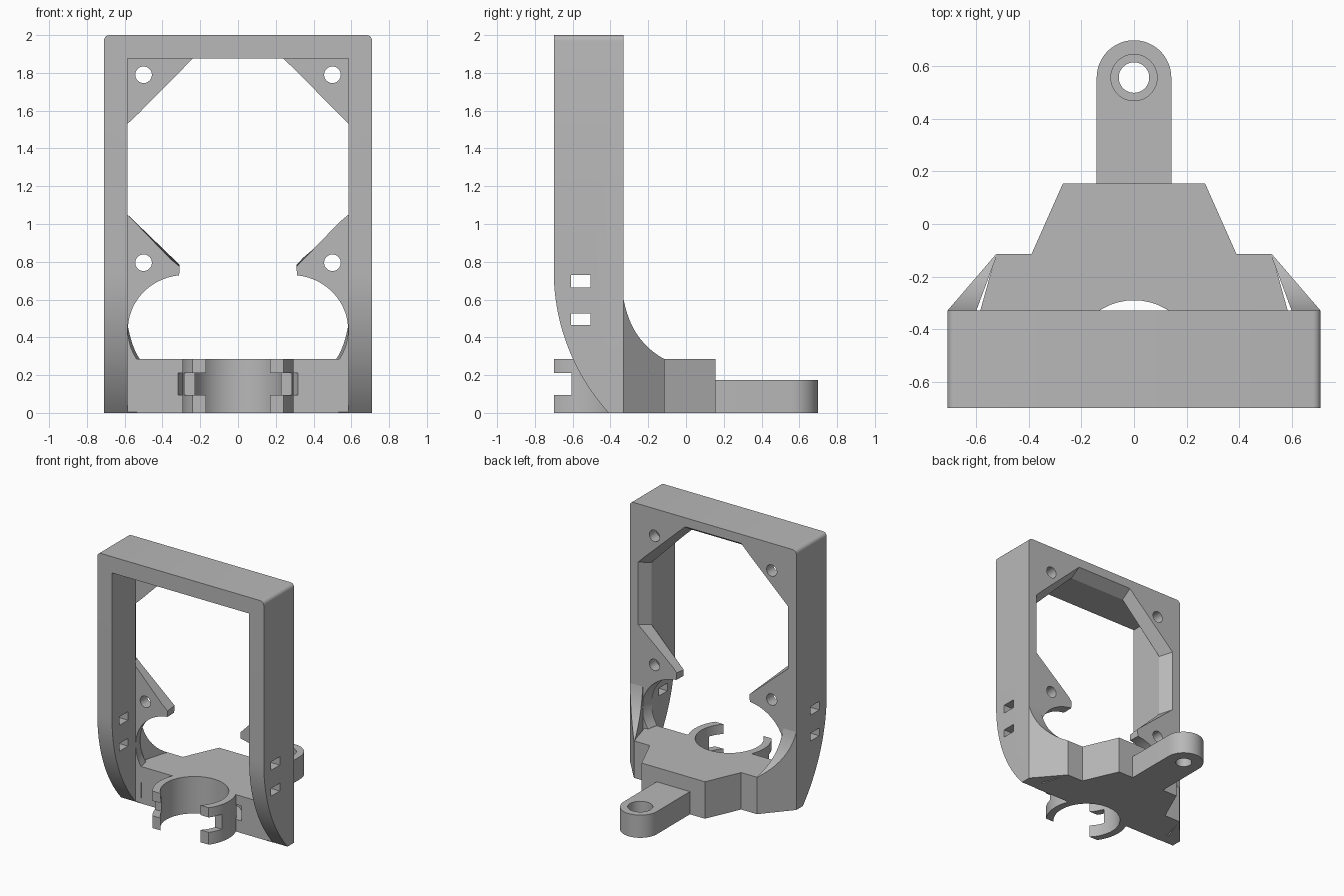
import bpy
import bmesh
from math import sin, cos, pi, sqrt, radians

if "Cube" in bpy.data.objects:
    bpy.data.objects.remove(bpy.data.objects["Cube"])

grey = bpy.data.materials.new("plain_grey")
grey.use_nodes = True
grey.diffuse_color = (0.48, 0.48, 0.48, 1)
grey.node_tree.nodes["Principled BSDF"].inputs["Base Color"].default_value = (0.48, 0.48, 0.48, 1)


def loft(name, sections):
    """Closed solid through matching loops of points."""
    bm = bmesh.new()
    rows = [[bm.verts.new(p) for p in s] for s in sections]
    for a, b in zip(rows, rows[1:]):
        n = len(a)
        for i in range(n):
            j = (i + 1) % n
            bm.faces.new((a[i], a[j], b[j], b[i]))
    bm.faces.new(rows[0][::-1])
    bm.faces.new(rows[-1])
    bmesh.ops.recalc_face_normals(bm, faces=bm.faces)
    mesh = bpy.data.meshes.new(name)
    bm.to_mesh(mesh)
    bm.free()
    obj = bpy.data.objects.new(name, mesh)
    bpy.context.collection.objects.link(obj)
    mesh.materials.append(grey)
    return obj


def prism(name, pts, lo, hi, axis):
    place = {"X": lambda a, b, t: (t, a, b),
             "Y": lambda a, b, t: (a, t, b),
             "Z": lambda a, b, t: (a, b, t)}[axis]
    return loft(name, [[place(a, b, t) for a, b in pts] for t in (lo, hi)])


def box(x0, x1, y0, y1, z0, z1):
    return prism("cutter", [(x0, y0), (x1, y0), (x1, y1), (x0, y1)], z0, z1, "Z")


def disc(cx, cy, r, n=48):
    return [(cx + r * cos(2 * pi * i / n), cy + r * sin(2 * pi * i / n)) for i in range(n)]


def cut(obj, cutter):
    cutter.hide_render = True
    mod = obj.modifiers.new("cut", "BOOLEAN")
    mod.operation = "DIFFERENCE"
    mod.solver = "EXACT"
    mod.object = cutter
    bpy.context.view_layer.update()
    with bpy.context.temp_override(object=obj, active_object=obj, selected_objects=[obj]):
        bpy.ops.object.modifier_apply(modifier=mod.name)
    bpy.data.objects.remove(cutter)


def mirrored(half):
    return half + [(-x, z) for x, z in reversed(half)]


HALF, INNER, FRONT, BACK, PLATE = 0.71, 0.585, -0.70, -0.33, -0.415
BASE_TOP = 0.285
CLIP_Y, BORE, CLIP_R = -0.53, 0.24, 0.295

# Frame: side silhouette with a swept lower front
R = 1.115
sweep = [(FRONT + R - sqrt(R * R - (0.75 * i / 20) ** 2), 0.75 - 0.75 * i / 20) for i in range(21)]
frame = prism("frame", [(BACK, 0), (BACK, 2), (FRONT, 2)] + sweep, -HALF, HALF, "X")
bm = bmesh.new()
bm.from_mesh(frame.data)
corners = [e for e in bm.edges if all(v.co.z > 1.99 for v in e.verts)
           and abs(e.verts[0].co.x - e.verts[1].co.x) < 0.01]
bmesh.ops.bevel(bm, geom=corners, offset=0.03, segments=5, profile=0.5, affect="EDGES")
bm.to_mesh(frame.data)
bm.free()
cut(frame, box(-INNER, INNER, -1, PLATE, -0.1, 1.875))


# Flared opening in the back plate, with round reliefs at the bottom
def opening(x, top, z_hi, z_lo, tip, rx):
    arc = [(0.28 + rx * sin(radians(a)), 0.44 + 0.29 * cos(radians(a))) for a in range(6, 123, 4)]
    return mirrored([(0.24, top), (x, z_hi), (x, z_lo), (0.31, tip)] + arc + [(0.53, -0.1)])


near = opening(INNER, 1.875, 1.53, 1.05, 0.775, 0.303)
far = opening(0.64, 1.93, 1.55, 1.07, 0.785, 0.325)
sections = []
for t in (-0.2, 1.2):
    y = PLATE + (BACK - PLATE) * t
    sections.append([(a[0] + (b[0] - a[0]) * t, y, a[1] + (b[1] - a[1]) * t)
                     for a, b in zip(near, far)])
cut(frame, loft("cutter", sections))

# Screw holes and tie slots
for sx in (-1, 1):
    for z in (0.795, 1.79):
        cut(frame, prism("cutter", disc(sx * 0.5, z, 0.044, 32), -0.5, -0.2, "Y"))
for z0, z1 in ((0.465, 0.525), (0.665, 0.73)):
    cut(frame, box(-1, 1, -0.61, -0.505, z0, z1))

# Base
outline = [(0.27, 0.155), (0.39, -0.115), (0.525, -0.115), (INNER, BACK), (INNER, -0.413)]
base = prism("base", mirrored(outline), 0, BASE_TOP, "Z")
cut(base, prism("cutter", disc(0, CLIP_Y, BORE), -0.1, 0.5, "Z"))
slot = prism("cutter", disc(0, CLIP_Y, 0.34), 0.095, 0.21, "Z")
cut(slot, prism("cutter", disc(0, CLIP_Y, CLIP_R), 0, 0.5, "Z"))
cut(base, slot)

# Clip ring, open at the front and notched for a tie
clip = prism("clip", disc(0, CLIP_Y, CLIP_R), 0, BASE_TOP, "Z")
cut(clip, prism("cutter", disc(0, CLIP_Y, BORE), -0.1, 0.5, "Z"))
cut(clip, box(-1, 1, -1, FRONT, -0.1, 0.5))
cut(clip, box(-1, 1, -1, -0.605, 0.095, 0.21))

# Curved side gussets between frame and base
gussets = []
for side, s in (("left", 1), ("right", -1)):
    rows = []
    for i in range(13):
        t = i / 12
        y = (1 - t) ** 2 * BACK + 2 * t * (1 - t) * -0.29 + t * t * -0.115
        z = (1 - t) ** 2 * 0.6 + 2 * t * (1 - t) * 0.38 + t * t * BASE_TOP
        f = (y - BACK) / (-0.115 - BACK)
        outer = HALF + (0.525 - HALF) * f
        inner = 0.6 + (0.52 - 0.6) * f
        rows.append([(s * inner, y, 0), (s * outer, y, 0), (s * outer, y, z), (s * inner, y, z)])
    gussets.append(loft(side + "_gusset", rows))

# Rear mounting lug with counterbored hole
LUG, LUG_Y = 0.142, 0.557
tongue = [(LUG * cos(pi * i / 24), LUG_Y + LUG * sin(pi * i / 24)) for i in range(25)]
lug = prism("mounting_lug", tongue + [(-LUG, 0.14), (LUG, 0.14)], 0, 0.175, "Z")
cut(lug, prism("cutter", disc(0, LUG_Y, 0.058), -0.1, 0.5, "Z"))
cut(lug, prism("cutter", disc(0, LUG_Y, 0.088), 0.09, 0.5, "Z"))

# Smooth curved faces, keep sharp edges
bpy.ops.object.select_all(action="DESELECT")
for obj in [frame, base, clip, lug] + gussets:
    obj.select_set(True)
bpy.context.view_layer.objects.active = frame
bpy.ops.object.shade_smooth_by_angle(angle=radians(30))
